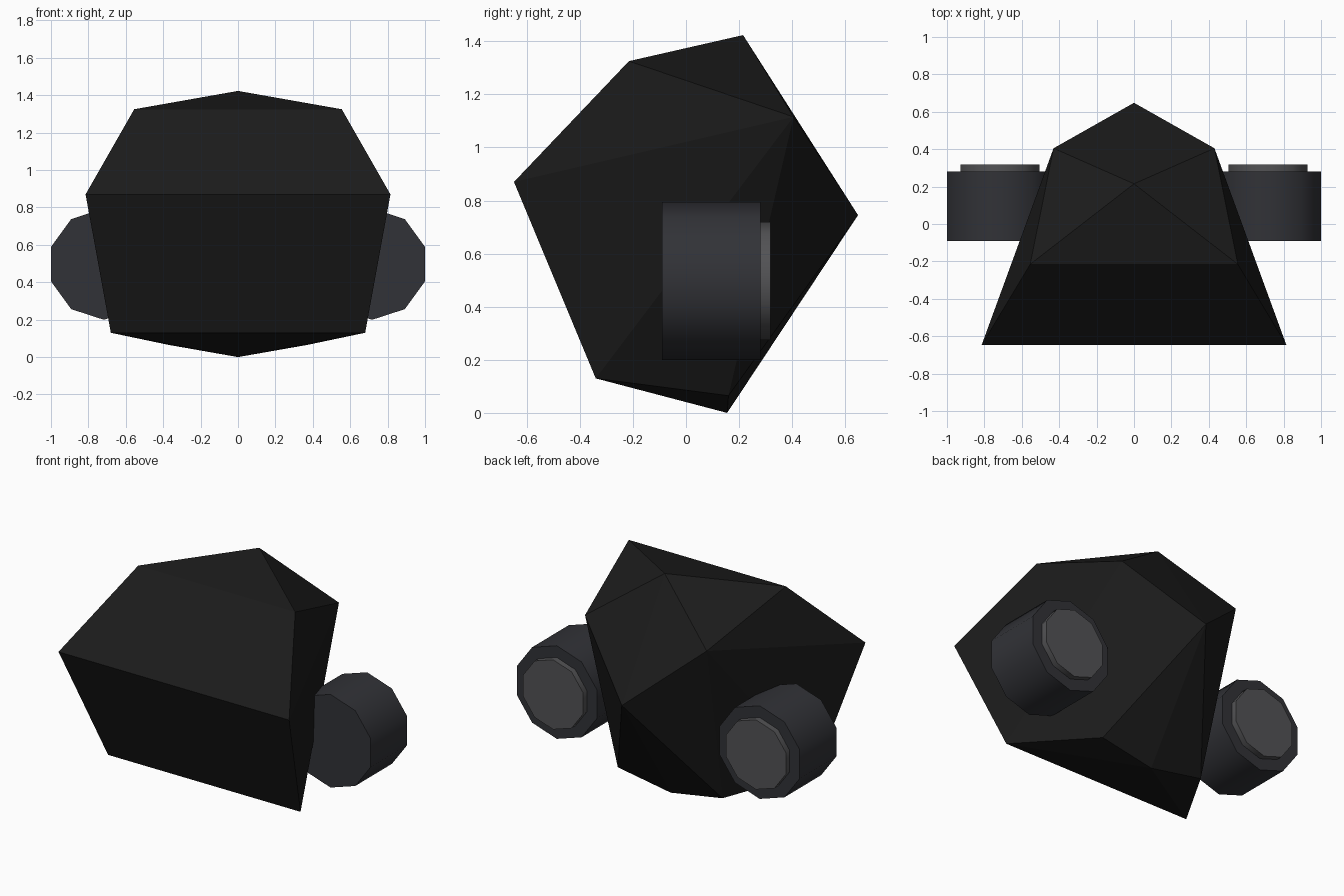
import bpy, bmesh, math

if "Cube" in bpy.data.objects:
    bpy.data.objects.remove(bpy.data.objects["Cube"])


def material(name, rgb):
    m = bpy.data.materials.new(name)
    m.diffuse_color = (*rgb, 1)
    m.use_nodes = True
    m.node_tree.nodes["Principled BSDF"].inputs["Base Color"].default_value = m.diffuse_color
    return m


BODY = material("black_paint", (0.011, 0.011, 0.011))
DRUM = material("dark_metal", (0.031, 0.032, 0.038))
DISC = material("grey_metal", (0.085, 0.085, 0.09))

# Faceted body: convex hull of mirrored corner points
corners = [
    (0.555, -0.215, 1.325),  # top front
    (0.815, -0.648, 0.87),   # brow
    (0.68, -0.34, 0.13),     # chin
    (0.43, 0.405, 1.115),    # upper back
    (0.37, 0.16, 0.065),     # lower back
]
ridge = [(0, 0.215, 1.423), (0, 0.648, 0.745), (0, 0.155, 0)]
bm = bmesh.new()
for x, y, z in corners:
    for side in (-1, 1):
        bm.verts.new((side * x, y, z))
for p in ridge:
    bm.verts.new(p)
bmesh.ops.convex_hull(bm, input=bm.verts)
bmesh.ops.dissolve_limit(bm, angle_limit=math.radians(1.5), verts=bm.verts, edges=bm.edges)
bmesh.ops.recalc_face_normals(bm, faces=bm.faces)
mesh = bpy.data.meshes.new("faceted_body")
bm.to_mesh(mesh)
bm.free()
mesh.materials.append(BODY)
bpy.context.collection.objects.link(bpy.data.objects.new("faceted_body", mesh))


# Ten-sided cylinder lying along y
def drum(name, x, radius, y0, y1, mat):
    bpy.ops.mesh.primitive_cylinder_add(
        vertices=10, radius=radius, depth=y1 - y0,
        location=(x, (y0 + y1) / 2, 0.497), rotation=(math.pi / 2, 0, 0))
    ob = bpy.context.object
    ob.name = name
    ob.data.materials.append(mat)
    bpy.ops.object.shade_smooth_by_angle(angle=math.radians(40))


# Side drums with a raised disc on the back
for side, label in ((-1, "left"), (1, "right")):
    drum(label + "_drum", side * 0.717, 0.2975, -0.09, 0.28, DRUM)
    drum(label + "_disc", side * 0.717, 0.2225, 0.27, 0.318, DISC)
